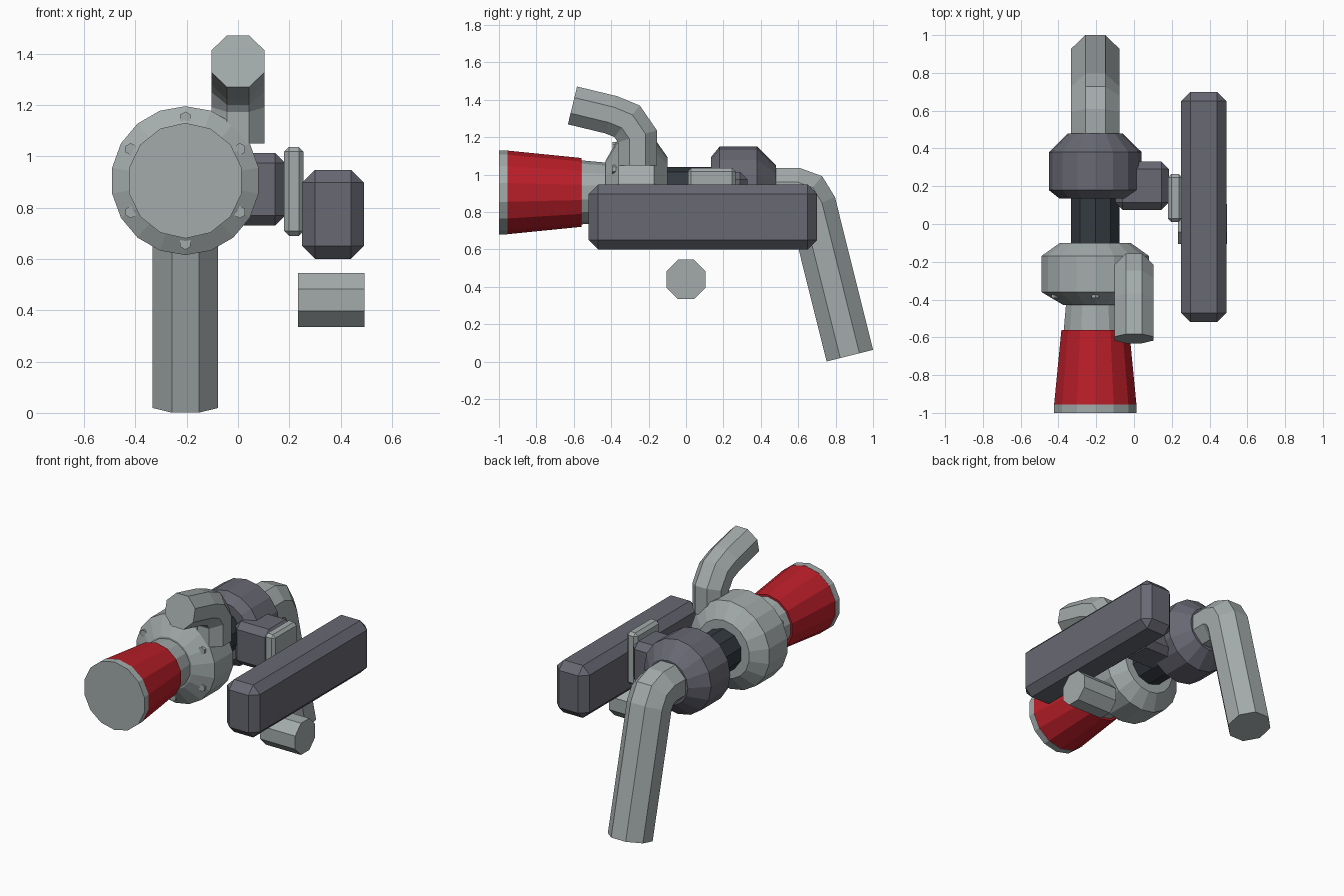
import bpy, bmesh, math
from mathutils import Vector

if "Cube" in bpy.data.objects:
    bpy.data.objects.remove(bpy.data.objects["Cube"])


def material(name, r, g, b):
    m = bpy.data.materials.new(name)
    m.diffuse_color = (r, g, b, 1)
    m.use_nodes = True
    m.node_tree.nodes["Principled BSDF"].inputs["Base Color"].default_value = m.diffuse_color
    return m


STEEL = material("light steel", 0.37, 0.41, 0.41)
IRON = material("cast iron", 0.135, 0.138, 0.168)
DARK = material("dark core", 0.034, 0.042, 0.052)
RED = material("filter red", 0.50, 0.013, 0.022)

AX, AZ = -0.205, 0.905  # main shaft axis, running along y


def finish(bm, name, mat):
    bmesh.ops.recalc_face_normals(bm, faces=bm.faces)
    me = bpy.data.meshes.new(name)
    bm.to_mesh(me)
    bm.free()
    me.materials.append(mat)
    ob = bpy.data.objects.new(name, me)
    bpy.context.collection.objects.link(ob)
    return ob


def skin(rings, name, mat):
    """Join rings of points into a closed, capped tube."""
    bm = bmesh.new()
    loops = [[bm.verts.new(p) for p in ring] for ring in rings]
    n = len(loops[0])
    for a, b in zip(loops, loops[1:]):
        for i in range(n):
            j = (i + 1) % n
            bm.faces.new((a[i], a[j], b[j], b[i]))
    bm.faces.new(loops[0])
    bm.faces.new(loops[-1])
    return finish(bm, name, mat)


def lathe(name, mat, sides, profile, cx=AX, cz=AZ):
    """Turned part along y; profile holds (y, radius); one corner points up."""
    rings = []
    for y, r in profile:
        angs = [math.tau * i / sides for i in range(sides)]
        rings.append([(cx + r * math.sin(a), y, cz + r * math.cos(a)) for a in angs])
    return skin(rings, name, mat)


def pipe(name, mat, x, half_width, path):
    """Mitred octagonal pipe following (y, z) points in the plane of x."""
    pts = [Vector((0, y, z)) for y, z in path]
    r = half_width / math.cos(math.pi / 8)
    rings = []
    for i, p in enumerate(pts):
        d0 = (p - pts[max(i - 1, 0)]).normalized()
        d1 = (pts[min(i + 1, len(pts) - 1)] - p).normalized()
        t = (d0 + d1).normalized()
        side = Vector((0, -t.z, t.y))
        mitre = 1 / max(t.dot(d0), t.dot(d1))
        ring = []
        for k in range(8):
            a = math.tau * (k + 0.5) / 8
            ring.append(Vector((x, 0, 0)) + p + Vector((r * math.cos(a), 0, 0))
                        + side * r * mitre * math.sin(a))
        rings.append(ring)
    return skin(rings, name, mat)


def block(name, mat, lo, hi, chamfer):
    """Box between two corners with chamfered edges."""
    lo, hi = Vector(lo), Vector(hi)
    bm = bmesh.new()
    bmesh.ops.create_cube(bm, size=1)
    for v in bm.verts:
        v.co = Vector([(lo[i] + hi[i]) / 2 + v.co[i] * (hi[i] - lo[i]) for i in range(3)])
    bmesh.ops.bevel(bm, geom=bm.edges[:], offset=chamfer, segments=1,
                    affect='EDGES', clamp_overlap=True)
    return finish(bm, name, mat)


# Air filter and intake neck
lathe("filter_cap", STEEL, 14, [(-1.0, 0.225), (-0.955, 0.225)])
lathe("filter_cone", RED, 14, [(-0.96, 0.224), (-0.56, 0.184)])
lathe("intake_neck", STEEL, 14, [(-0.57, 0.172), (-0.38, 0.155)])

# Compressor housing with six bolts
lathe("compressor_housing", STEEL, 18,
      [(-0.43, 0.17), (-0.36, 0.29), (-0.17, 0.29), (-0.10, 0.19)])
for i in range(6):
    a = math.tau * i / 6
    lathe(f"compressor_bolt_{i + 1}", STEEL, 6, [(-0.392, 0.024), (-0.34, 0.024)],
          AX + 0.245 * math.sin(a), AZ + 0.245 * math.cos(a))

# Bearing core and turbine housing
lathe("bearing_core", DARK, 10, [(-0.12, 0.136), (0.16, 0.136)])
lathe("turbine_housing", IRON, 16,
      [(0.135, 0.19), (0.18, 0.246), (0.38, 0.246), (0.48, 0.145)])

# Outlet pipe on top, exhaust pipe at the back
pipe("compressor_outlet", STEEL, 0.0, 0.104,
     [(-0.26, 1.05), (-0.26, 1.205), (-0.315, 1.285), (-0.40, 1.32), (-0.607, 1.37)])
pipe("exhaust_downpipe", STEEL, AX, 0.128,
     [(0.42, 0.908), (0.585, 0.908), (0.642, 0.887), (0.677, 0.83), (0.876, 0.032)])

# Turbine inlet, flange and manifold
block("turbine_inlet", IRON, (-0.1, 0.075, 0.73), (0.185, 0.33, 1.013), 0.04)
block("inlet_flange", STEEL, (0.18, 0.01, 0.69), (0.255, 0.265, 1.036), 0.018)
block("manifold_log", IRON, (0.25, -0.52, 0.60), (0.49, 0.70, 0.947), 0.05)

# Short runner below the manifold, lying along x
r = 0.105 / math.cos(math.pi / 8)
angles = [math.tau * (k + 0.5) / 8 for k in range(8)]
skin([[(x, r * math.cos(a), 0.44 + r * math.sin(a)) for a in angles]
      for x in (0.233, 0.492)], "manifold_runner", STEEL)
